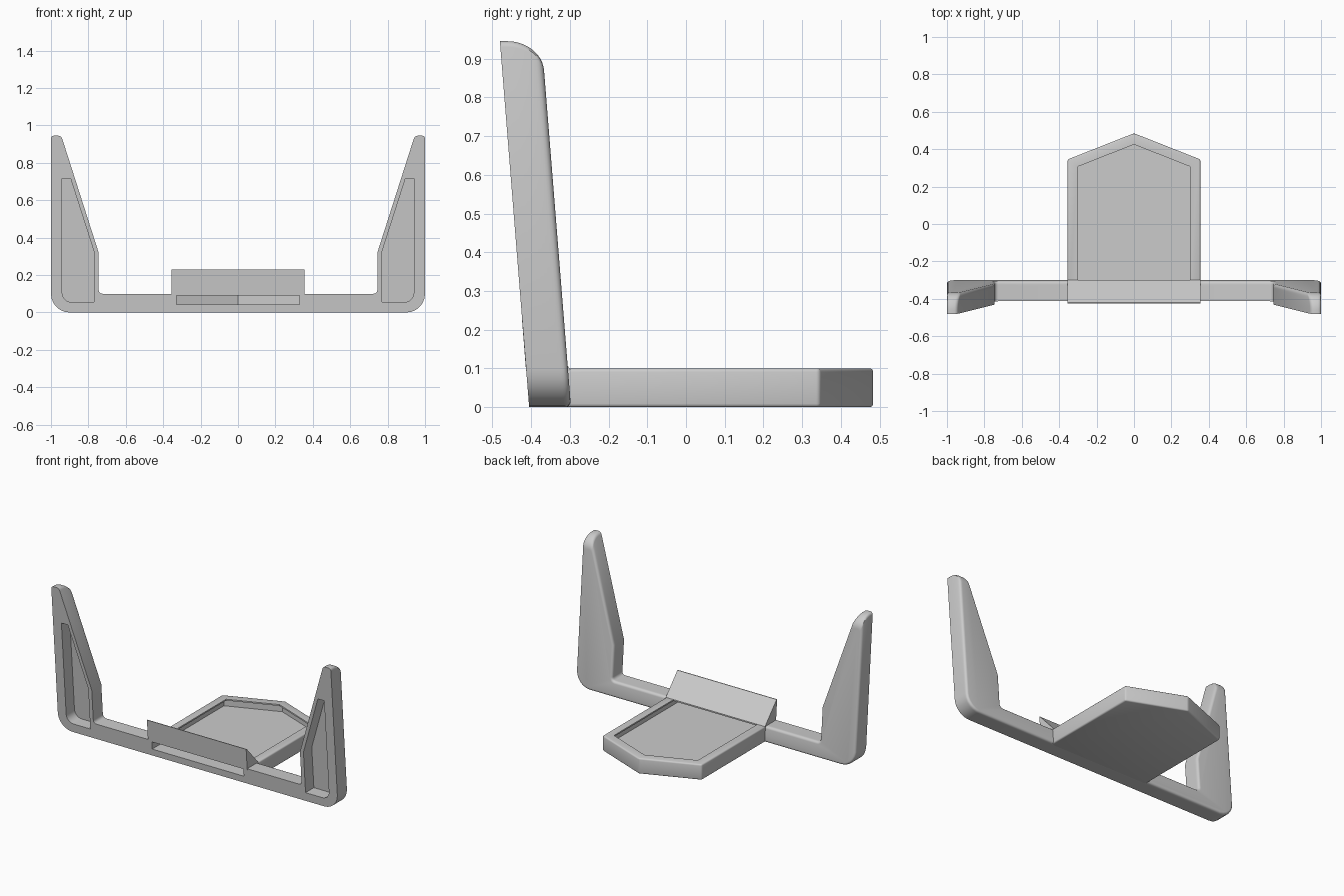
import bpy, bmesh
from math import sin, cos, pi, sqrt
from mathutils import Vector

cube = bpy.data.objects.get("Cube")
if cube:
    bpy.data.objects.remove(cube, do_unlink=True)

grey = bpy.data.materials.new("light grey")
grey.use_nodes = True
grey.diffuse_color = (0.6, 0.6, 0.6, 1)
grey.node_tree.nodes["Principled BSDF"].inputs["Base Color"].default_value = (0.6, 0.6, 0.6, 1)


def loft(name, layers):
    """Closed solid through rings of 3D points with equal counts."""
    bm = bmesh.new()
    rings = [[bm.verts.new(p) for p in ring] for ring in layers]
    for a, b in zip(rings, rings[1:]):
        for i in range(len(a)):
            j = (i + 1) % len(a)
            bm.faces.new((a[i], a[j], b[j], b[i]))
    bm.faces.new(rings[0][::-1])
    bm.faces.new(rings[-1])
    bmesh.ops.recalc_face_normals(bm, faces=bm.faces)
    mesh = bpy.data.meshes.new(name)
    bm.to_mesh(mesh)
    bm.free()
    mesh.materials.append(grey)
    obj = bpy.data.objects.new(name, mesh)
    bpy.context.collection.objects.link(obj)
    return obj


def arc(before, corner, after, t, steps=6):
    """Rounded corner whose tangent points lie t away from the corner."""
    p, u, v = Vector(corner), Vector(before), Vector(after)
    a, b = p + (u - p).normalized() * t, p + (v - p).normalized() * t
    c = a + b - p
    return [c + (a - c) * cos(k * pi / 2 / steps) + (b - c) * sin(k * pi / 2 / steps)
            for k in range(steps + 1)]


def apply(obj, kind, **settings):
    bpy.context.view_layer.objects.active = obj
    mod = obj.modifiers.new(kind.title(), kind)
    for key, value in settings.items():
        setattr(mod, key, value)
    bpy.ops.object.modifier_apply(modifier=mod.name)


def cut(obj, cutter):
    apply(obj, 'BOOLEAN', operation='DIFFERENCE', solver='EXACT', object=cutter)


def lean(x, depth, z):
    """Place a point measured from the forward-leaning front plane."""
    return (x, -0.405 + depth - 0.08 * z, z)


# Frame: bar with two tapering uprights, rounded at the back
def frame_outline(top, d):
    outer_low, outer_top = (1 - d, d), (1 - d, top)
    inner_top = (0.745 + (top - 0.32) * 0.32 + d, top)
    knee, inner_low = (0.745 + d, 0.32), (0.745 + d, 0.1 - d)
    half = arc((0, d), outer_low, outer_top, 0.1 - d)
    half += arc(outer_low, outer_top, inner_top, 0.015, 3)
    half += arc(outer_top, inner_top, knee, 0.015, 3)
    half += [Vector(knee)] + arc(knee, inner_low, (0, 0.1 - d), 0.02 + d, 4)
    return half + [Vector((-p.x, p.y)) for p in reversed(half)]


rings = [[lean(p.x, 0, p.y) for p in frame_outline(0.945, 0)]]
steps, edge = 12, 0.015
for k in range(steps + 1):
    a = k * pi / 2 / steps
    depth, top = 0.02 + 0.088 * sin(a), 0.87 + 0.075 * cos(a)
    over = max(0, depth - 0.108 + edge)
    d = edge - sqrt(max(0, edge * edge - over * over))
    rings.append([lean(p.x, depth, p.y) for p in frame_outline(top, d)])
frame = loft("frame", rings)

# Hollows in the front of both uprights
low, high = (0.94, 0.055), (0.94, 0.715)
hollow = arc((0.77, 0.055), low, high, 0.05)
hollow += [Vector(p) for p in (high, (0.895, 0.715), (0.77, 0.325), (0.77, 0.055))]
cutters = []
for side in (-1, 1):
    cutter = loft("hollow_cutter", [[lean(side * p.x, depth, p.y) for p in hollow]
                                    for depth in (-0.05, 0.085)])
    cut(frame, cutter)
    cutters.append(cutter)


# Tray: pointed plate with a shallow undercut pocket
def pointed_plate(name, half, front, shoulder, tip, bottom, top):
    plan = [(-half, front), (half, front), (half, shoulder), (0, tip), (-half, shoulder)]
    return loft(name, [[(x, y, z) for x, y in plan] for z in (bottom, top)])


tray = pointed_plate("tray", 0.355, -0.35, 0.345, 0.485, 0, 0.1)
apply(tray, 'BEVEL', width=0.009, segments=3, limit_method='ANGLE', angle_limit=0.3)
slot = pointed_plate("slot_cutter", 0.328, -0.6, 0.325, 0.453, 0.043, 0.091)
opening = pointed_plate("opening_cutter", 0.3, -0.3, 0.307, 0.425, 0.06, 0.2)
cut(frame, slot)
cut(tray, slot)
cut(tray, opening)
cutters += [slot, opening]

# Raised wedge lip above the slot
wedge = [(-0.413, 0.093), (-0.4238, 0.23), (-0.419, 0.23), (-0.3, 0.1), (-0.3, 0.093)]
lip = loft("lip", [[(x, y, z) for y, z in wedge] for x in (-0.355, 0.355)])

for cutter in cutters:
    bpy.data.objects.remove(cutter, do_unlink=True)

# Soft shading with crisp edges
bpy.ops.object.select_all(action='DESELECT')
for obj in (frame, tray, lip):
    obj.select_set(True)
bpy.context.view_layer.objects.active = frame
bpy.ops.object.shade_smooth_by_angle(angle=0.55)
